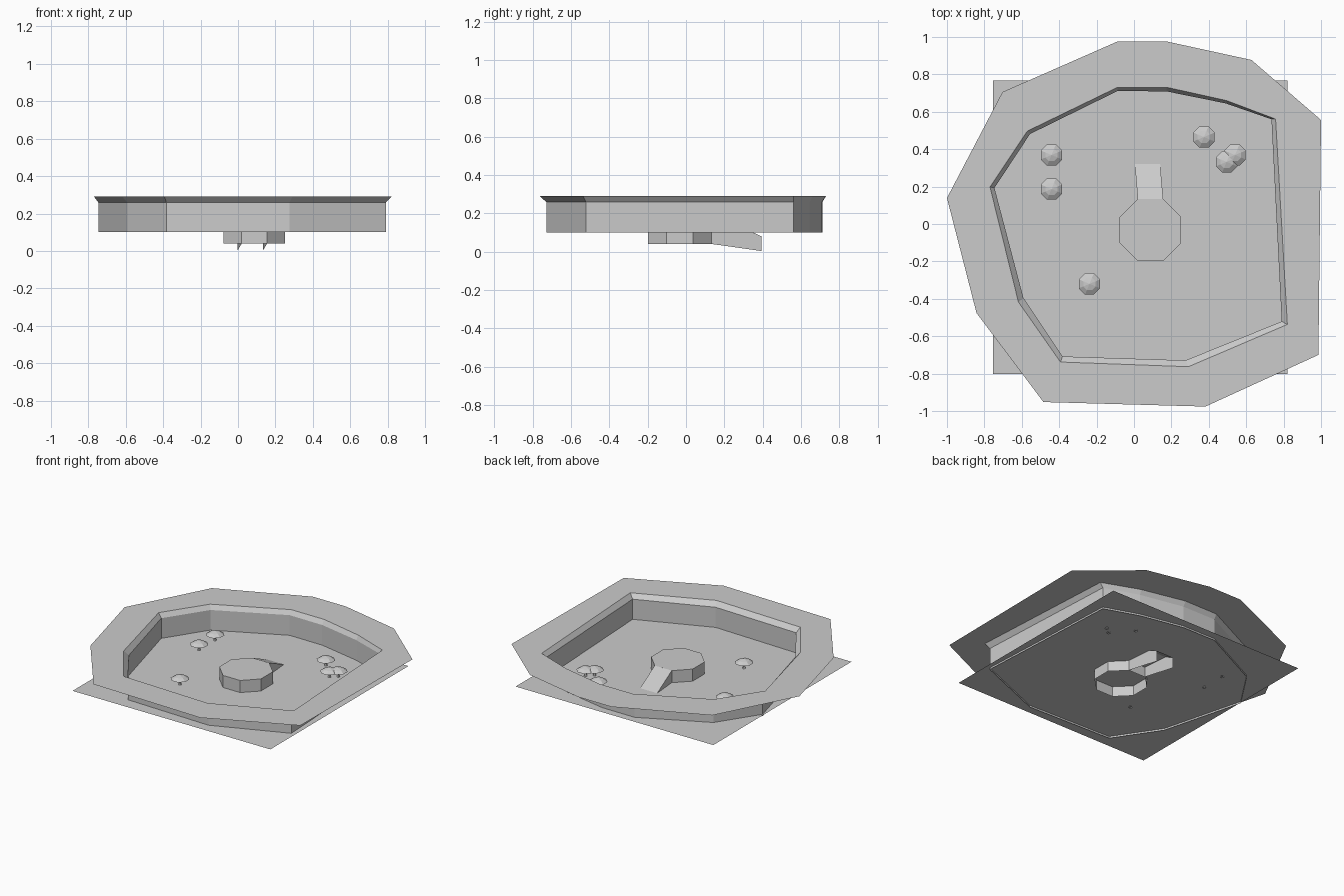
import bpy
from math import cos, sin, tau, pi

if "Cube" in bpy.data.objects:
    bpy.data.objects.remove(bpy.data.objects["Cube"])


def make(name, verts, faces):
    mesh = bpy.data.meshes.new(name)
    mesh.from_pydata(verts, [], faces)
    mesh.update()
    obj = bpy.data.objects.new(name, mesh)
    bpy.context.collection.objects.link(obj)
    return obj


def loft(name, rings, cap=False):
    """Skin closed rings of equal length, optionally capping the last one."""
    n = len(rings[0])
    faces = [(r * n + i, r * n + (i + 1) % n, (r + 1) * n + (i + 1) % n, (r + 1) * n + i)
             for r in range(len(rings) - 1) for i in range(n)]
    if cap:
        faces.append(tuple(range((len(rings) - 1) * n, len(rings) * n)))
    return make(name, [v for ring in rings for v in ring], faces)


def at(outline, z):
    return [(x, y, z) for x, y in outline]


def circle(x, y, r, z, n=8, turn=pi / 8):
    return [(x + r * cos(turn + tau * i / n), y + r * sin(turn + tau * i / n), z)
            for i in range(n)]


FLOOR = 0.113

# Irregular ten-sided outlines: wall, flared lip, outer ground
wall = [(-.088, .711), (-.382 + .556 - .174 - .556, .481), (-.746, .193), (-.591, -.396), (-.382, -.708),
        (.275, -.729), (.79, -.521), (.735, .56), (.49, .645), (.174, .709)]
lip = [(-.088, .731), (-.57, .497), (-.77, .198), (-.618, -.417), (-.393, -.738),
       (.291, -.763), (.82, -.537), (.757, .561), (.495, .66), (.174, .731)]
outer = [(-.088, .976), (-.703, .706), (-1, .139), (-.842, -.476), (-.484, -.952),
         (.382, -.976), (.986, -.70), (1, .556), (.628, .877), (.174, .976)]

# Pit wall, bevelled lip and surrounding ground (open sheets)
loft("pit_wall", [at(wall, .10), at(wall, .258)])
loft("wall_lip", [at(wall, .258), at(lip, .29)])
loft("upper_ground", [at(lip, .29), at(outer, .29)])

# Square floor sheet
make("pit_floor", at([(-.755, -.803), (.82, -.803), (.82, .767), (-.755, .767)], FLOOR), [(0, 1, 2, 3)])

# Octagonal platform, open below
cx, cy, r = .087, -.032, .179
loft("platform", [circle(cx, cy, r, .04), circle(cx, cy, r, .20)], cap=True)

# Ramp: sloped top with two skirts, open end
ramp = []
for x0, x1 in ((.02, -.002), (.156, .134)):
    ramp += [(x0, .133, .04), (x0, .133, .20), (x1, .393, .08), (x1, .393, .003)]
make("ramp", ramp, [(0, 1, 2, 3), (7, 6, 5, 4), (1, 5, 6, 2)])

# Small trees: thin trunk and faceted umbrella canopy
trees = [(-.441, .369), (-.441, .187), (-.238, -.32), (.374, .465), (.54, .369), (.495, .332)]
for i, (x, y) in enumerate(trees, 1):
    loft(f"tree_trunk_{i}", [circle(x, y, .013, .108, 5), circle(x, y, .006, .13, 5),
                             circle(x, y, .006, .165, 5)])
    loft(f"tree_canopy_{i}", [circle(x, y, .062, .155), circle(x, y, .036, .172),
                              circle(x, y, .002, .181)], cap=True)
